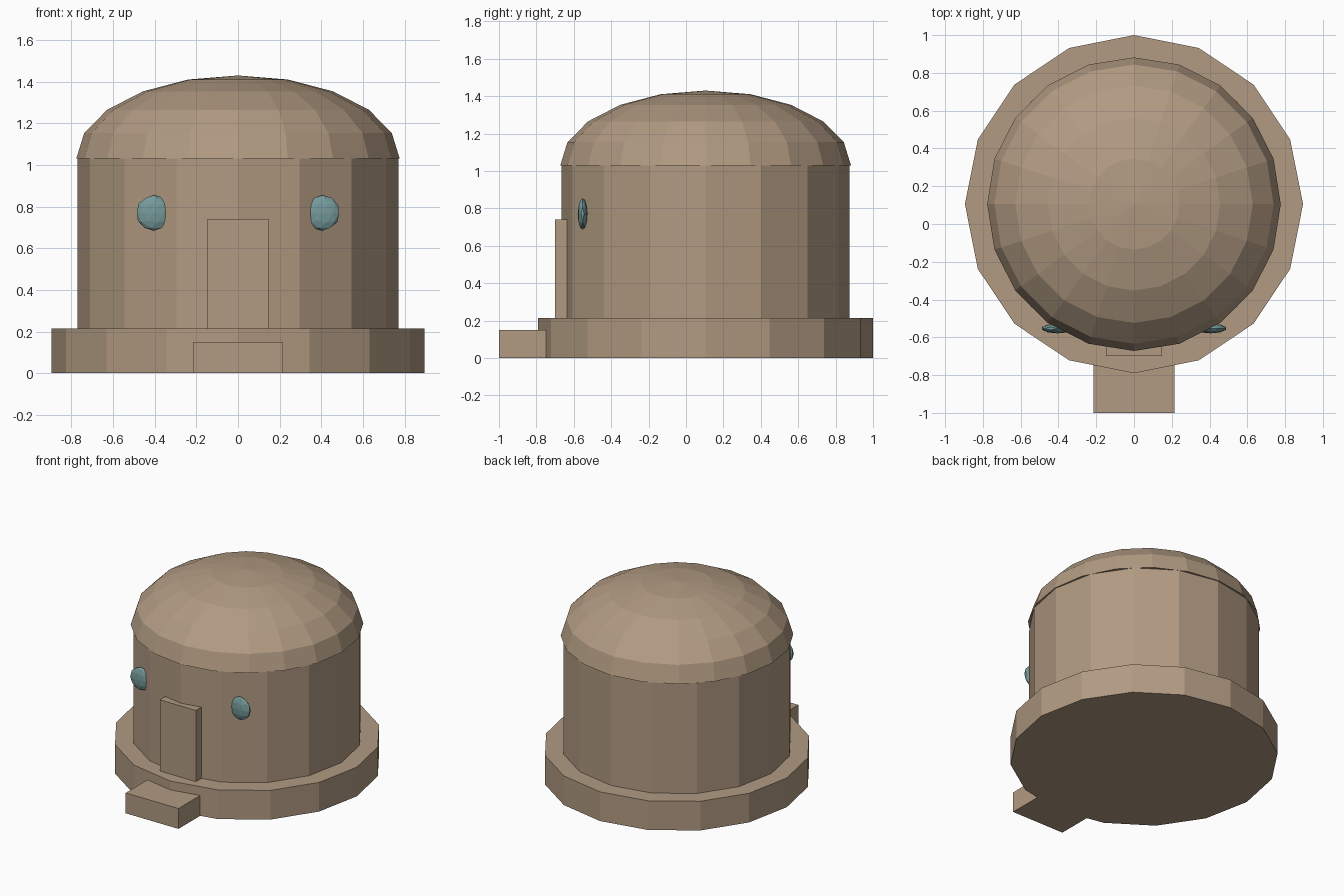
import bpy, bmesh, math
from mathutils import Matrix

if "Cube" in bpy.data.objects:
    bpy.data.objects.remove(bpy.data.objects["Cube"])

CY = 0.105  # y of the round body's axis


def material(name, rgb):
    m = bpy.data.materials.new(name)
    m.diffuse_color = (*rgb, 1)
    m.use_nodes = True
    m.node_tree.nodes["Principled BSDF"].inputs["Base Color"].default_value = m.diffuse_color
    return m


TAN = material("tan_clay", (0.44, 0.325, 0.223))
TEAL = material("teal_glass", (0.18, 0.32, 0.325))


def finish(name, bm, mat):
    bmesh.ops.recalc_face_normals(bm, faces=bm.faces)
    me = bpy.data.meshes.new(name)
    bm.to_mesh(me)
    bm.free()
    me.materials.append(mat)
    ob = bpy.data.objects.new(name, me)
    bpy.context.collection.objects.link(ob)
    return ob


def lathe(name, sides, profile, mat):
    """Closed flat-faced turned solid; a radius of 0 closes to a point."""
    bm = bmesh.new()
    rings = []
    for r, z in profile:
        n = sides if r > 0 else 1
        rings.append([bm.verts.new((r * math.cos(2 * math.pi * i / sides),
                                    CY + r * math.sin(2 * math.pi * i / sides), z))
                      for i in range(n)])
    for a, b in zip(rings, rings[1:]):
        for i in range(sides):
            j = (i + 1) % sides
            if len(b) == 1:
                bm.faces.new((a[i], a[j], b[0]))
            else:
                bm.faces.new((a[i], a[j], b[j], b[i]))
    bm.faces.new(rings[0][::-1])
    if len(rings[-1]) > 1:
        bm.faces.new(rings[-1])
    return finish(name, bm, mat)


def box(name, lo, hi, mat):
    bm = bmesh.new()
    size = [h - l for l, h in zip(lo, hi)]
    mid = [(h + l) / 2 for l, h in zip(lo, hi)]
    bmesh.ops.create_cube(bm, size=1,
                          matrix=Matrix.Translation(mid) @ Matrix.Diagonal((*size, 1)))
    return finish(name, bm, mat)


# Round plinth and wall
lathe("base", 16, [(0.895, 0), (0.895, 0.215)], TAN)
lathe("wall", 16, [(0.77, 0.2), (0.77, 1.03)], TAN)

# Flattened dome roof, five bands
dome = [(0.777 * math.cos(math.radians(18 * k)),
         1.03 + 0.4 * math.sin(math.radians(18 * k))) for k in range(5)]
lathe("dome_roof", 20, dome + [(0, 1.43)], TAN)

# Door and front step
box("door", (-0.147, -0.70, 0.205), (0.147, -0.62, 0.74), TAN)
box("step", (-0.215, -1.0, 0), (0.215, -0.74, 0.15), TAN)

# Two bulging round windows, mirrored
for side, sx in (("left", -1), ("right", 1)):
    bm = bmesh.new()
    bmesh.ops.create_icosphere(
        bm, subdivisions=2, radius=1,
        matrix=Matrix.Translation((sx * 0.405, -0.553, 0.77))
        @ Matrix.Diagonal((0.085, 0.026, 0.085, 1)))
    finish(side + "_window", bm, TEAL)
